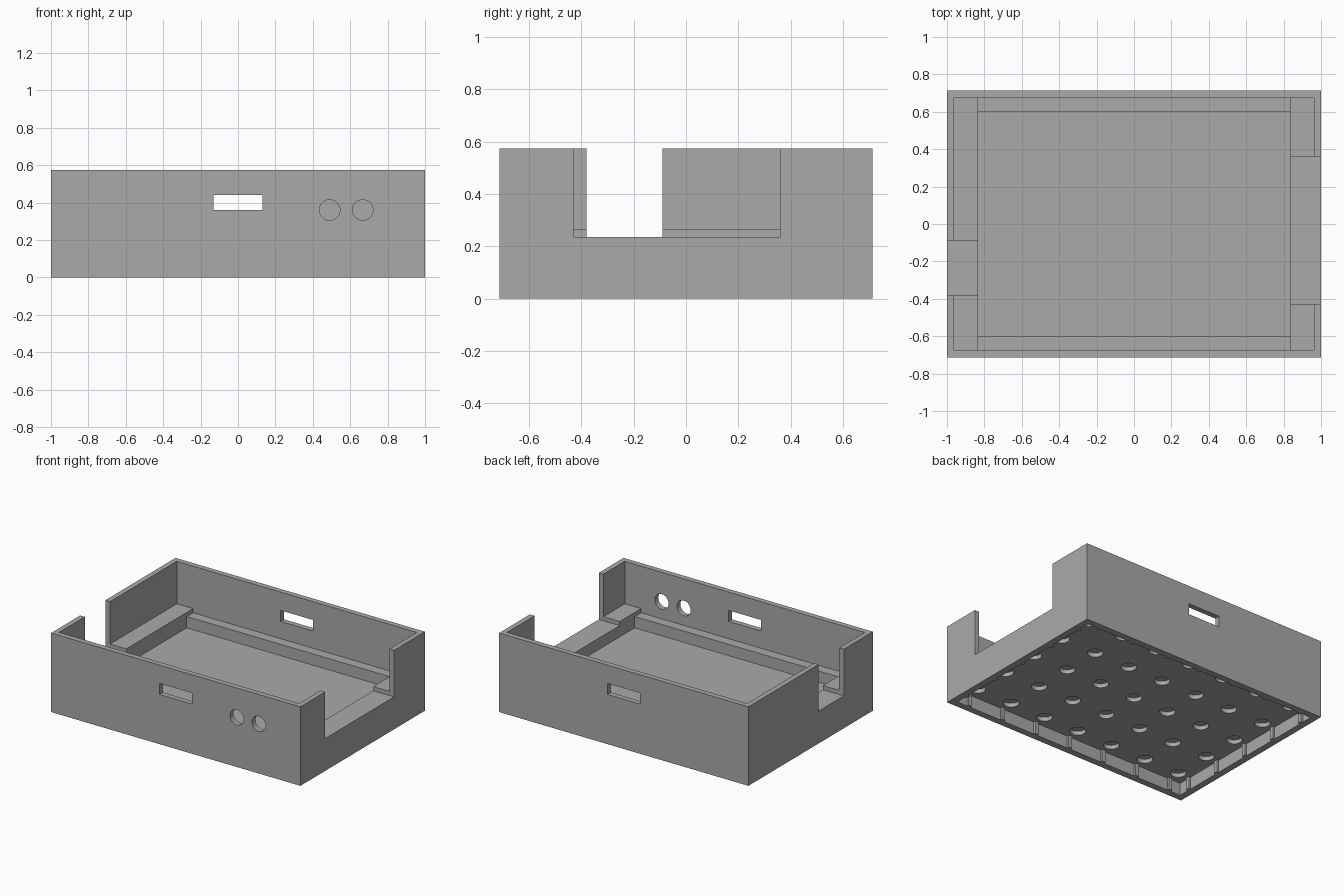
import bpy
from mathutils import Matrix, Vector

cube = bpy.data.objects.get("Cube")
if cube:
    bpy.data.objects.remove(cube, do_unlink=True)

grey = bpy.data.materials.new("plain_grey")
grey.use_nodes = True
colour = (0.4, 0.4, 0.4, 1)
grey.diffuse_color = colour
grey.node_tree.nodes["Principled BSDF"].inputs["Base Color"].default_value = colour

HX, HY, TOP = 1.0, 0.713, 0.573      # outer half sizes and height
IX, IY = 0.963, 0.674                # inside of the walls
PX, PY = 0.833, 0.602                # sunken floor
LEDGE, FLOOR, CEILING = 0.235, 0.153, 0.09
RIM = 0.048
PITCH = 2 / 7
NOTCHES = {1: (-0.43, 0.36), -1: (-0.38, -0.09)}


def box(name, x, y, z):
    """Box between low and high limits on each axis."""
    bpy.ops.mesh.primitive_cube_add(size=1)
    ob = bpy.context.object
    ob.name = name
    lo, hi = (Vector(p) for p in zip(x, y, z))
    ob.data.transform(Matrix.Translation((lo + hi) / 2) @ Matrix.Diagonal((*(hi - lo), 1)))
    ob.data.materials.append(grey)
    return ob


def cylinder(name, radius, depth, place, tilt=0):
    bpy.ops.mesh.primitive_cylinder_add(vertices=32, radius=radius, depth=depth,
                                        location=place, rotation=(tilt, 0, 0))
    ob = bpy.context.object
    ob.name = name
    ob.data.materials.append(grey)
    return ob


def cut(target, cutter):
    """Subtract the cutter from the target, then discard it."""
    cutter.hide_render = True
    mod = target.modifiers.new("cut", 'BOOLEAN')
    mod.operation = 'DIFFERENCE'
    mod.solver = 'EXACT'
    mod.object = cutter
    bpy.context.view_layer.objects.active = target
    bpy.ops.object.modifier_apply(modifier=mod.name)
    bpy.data.objects.remove(cutter, do_unlink=True)


# Case body with its upper room, sunken floor and hollow underside
case = box("case", (-HX, HX), (-HY, HY), (0, TOP))
cut(case, box("room", (-IX, IX), (-IY, IY), (LEDGE, 1)))
cut(case, box("sunken_floor", (-PX, PX), (-PY, PY), (FLOOR, 0.4)))
cut(case, box("underside", (RIM - HX, HX - RIM), (RIM - HY, HY - RIM), (-1, CEILING)))

# Side openings
for side, span in NOTCHES.items():
    cut(case, box("notch", sorted((side * 0.9, side * 1.2)), span, (LEDGE, 1)))

# Slot through front and back, two round holes in the front
cut(case, box("slot", (-0.13, 0.13), (-1, 1), (0.36, 0.44)))
for x in (0.49, 0.667):
    cut(case, cylinder("round_hole", 0.055, 0.2, (x, -HY, 0.36), 1.5708))

# Shallow round recesses under the floor
columns = [i * PITCH for i in range(-3, 4)]
rows = [j * PITCH for j in range(-2, 3)]
for x in columns:
    for y in rows:
        cut(case, cylinder("recess", 0.052, 0.06, (x, y, CEILING)))

# Raised ledges along the side walls, broken by the openings
for side, (low, high) in NOTCHES.items():
    xs = sorted((side * PX, side * IX))
    for label, ys in (("front", (-IY, low)), ("back", (high, IY))):
        box(f"{'left' if side > 0 else 'right'}_{label}_ledge", xs, ys, (LEDGE, 0.265))

# Thin grip ribs inside the underside walls
RW, RD = 0.014, 0.016
for side in (-1, 1):
    for x in columns:
        ys = sorted((side * (HY - RIM), side * (HY - RIM - RD)))
        box("grip_rib", (x - RW, x + RW), ys, (0, CEILING))
    for y in rows:
        xs = sorted((side * (HX - RIM), side * (HX - RIM - RD)))
        box("grip_rib", xs, (y - RW, y + RW), (0, CEILING))
